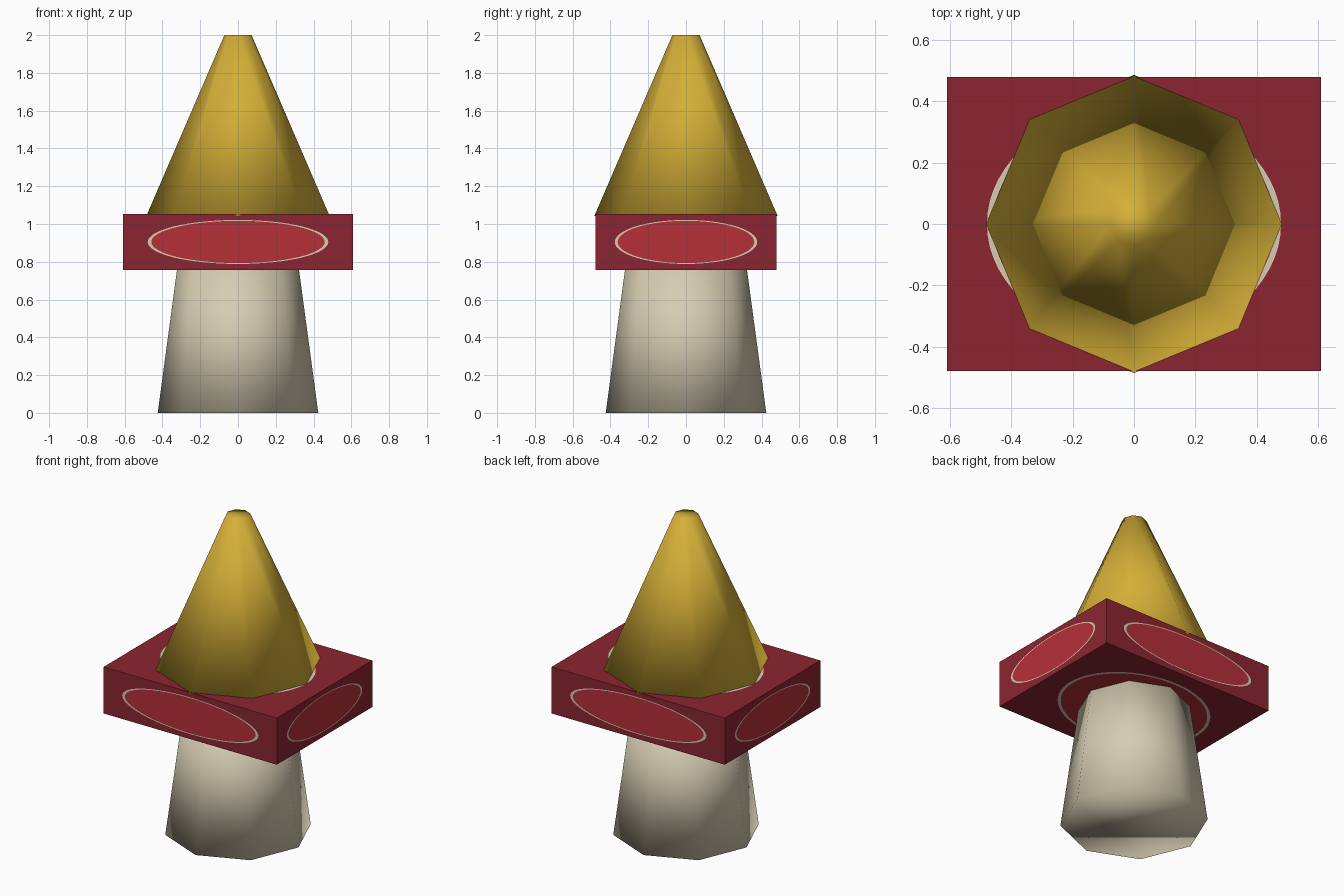
import bpy, bmesh, math
from mathutils import Vector

if "Cube" in bpy.data.objects:
    bpy.data.objects.remove(bpy.data.objects["Cube"])


def material(name, rgb):
    m = bpy.data.materials.new(name)
    lin = [(c / 255 / 12.92) if c < 10 else ((c / 255 + 0.055) / 1.055) ** 2.4 for c in rgb]
    m.diffuse_color = (*lin, 1)
    m.use_nodes = True
    m.node_tree.nodes["Principled BSDF"].inputs["Base Color"].default_value = m.diffuse_color
    return m


cream = material("cream", (214, 204, 178))
dark_red = material("dark_red", (139, 37, 49))
bright_red = material("bright_red", (182, 47, 57))
gold = material("gold", (212, 175, 55))


def tapered(name, r1, r2, z1, z2, mat):
    """Eight-sided capped cone, smooth all over."""
    bpy.ops.mesh.primitive_cone_add(vertices=8, radius1=r1, radius2=r2,
                                    depth=z2 - z1, location=(0, 0, (z1 + z2) / 2))
    ob = bpy.context.object
    ob.name = name
    ob.data.materials.append(mat)
    bpy.ops.object.shade_smooth()
    return ob


# stem and pointed roof
tapered("stem", 0.425, 0.32, 0.0, 0.78, cream)
tapered("pointed_roof", 0.485, 0.072, 1.043, 2.0, gold)

# block: each side carries an inset oval with a thin cream outline
HALF = Vector((0.608, 0.479, 0.148))
CENTRE = Vector((0, 0, 0.905))
SEG = 64
bm = bmesh.new()
for axis in range(3):
    for sign in (-1, 1):
        def point(u, v):
            p = Vector((0, 0, 0))
            p[axis], p[(axis + 1) % 3], p[(axis + 2) % 3] = sign, u * sign, v
            return bm.verts.new(CENTRE + p * HALF)

        loops = []
        for radius in (None, 0.787, 0.755):      # None = square outer edge
            loop = []
            for i in range(SEG):
                a = math.tau * i / SEG
                c, s = math.cos(a), math.sin(a)
                k = radius or 1 / max(abs(c), abs(s))
                loop.append(point(c * k, s * k))
            loops.append(loop)
        for ring in range(2):
            outer, inner = loops[ring], loops[ring + 1]
            for i in range(SEG):
                j = (i + 1) % SEG
                f = bm.faces.new((outer[i], outer[j], inner[j], inner[i]))
                f.material_index = ring
        bm.faces.new(loops[2]).material_index = 2
bmesh.ops.remove_doubles(bm, verts=bm.verts, dist=1e-5)
bmesh.ops.recalc_face_normals(bm, faces=bm.faces)
mesh = bpy.data.meshes.new("block")
bm.to_mesh(mesh)
bm.free()
for m in (dark_red, cream, bright_red):
    mesh.materials.append(m)
bpy.context.collection.objects.link(bpy.data.objects.new("block", mesh))
